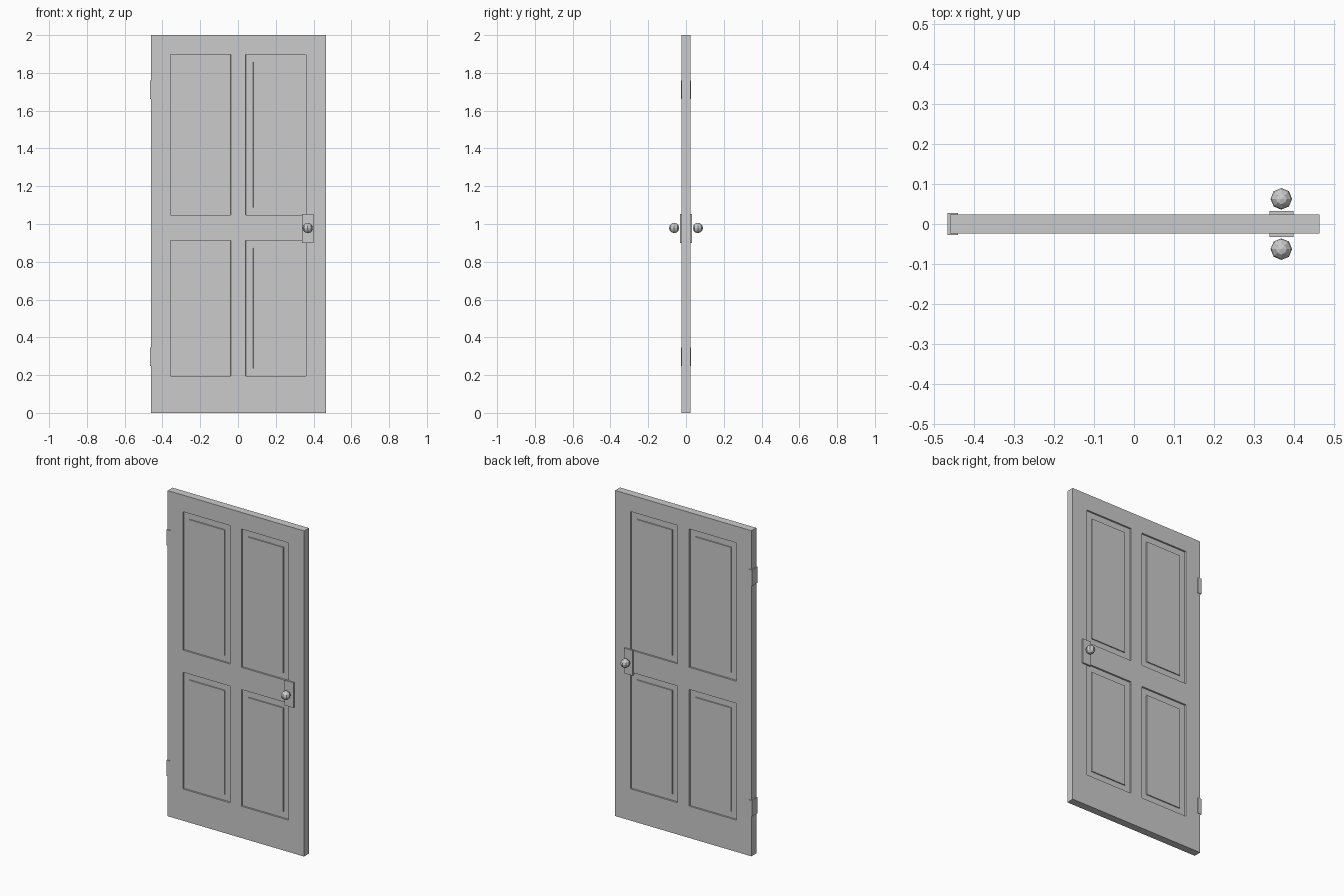
import bpy, bmesh
from mathutils import Matrix, Vector

if "Cube" in bpy.data.objects:
    bpy.data.objects.remove(bpy.data.objects["Cube"])


def finish(bm, name):
    mesh = bpy.data.meshes.new(name)
    bm.to_mesh(mesh)
    bm.free()
    obj = bpy.data.objects.new(name, mesh)
    bpy.context.collection.objects.link(obj)
    return obj


def box_bm(x0, x1, y0, y1, z0, z1):
    bm = bmesh.new()
    center = Vector((x0 + x1, y0 + y1, z0 + z1)) / 2
    size = Matrix.Diagonal((x1 - x0, y1 - y0, z1 - z0, 1))
    bmesh.ops.create_cube(bm, size=1, matrix=Matrix.Translation(center) @ size)
    return bm


# Door slab, cut into a grid so the four panels become single faces
T = 0.0235
panel_x = [(-0.358, -0.038), (0.041, 0.361)]
panel_z = [(0.195, 0.912), (1.048, 1.898)]
bm = box_bm(-0.461, 0.465, -T, T, 0, 2)
for axis, spans in (((1, 0, 0), panel_x), ((0, 0, 1), panel_z)):
    for value in (v for span in spans for v in span):
        bmesh.ops.bisect_plane(bm, geom=bm.verts[:] + bm.edges[:] + bm.faces[:],
                               plane_co=Vector(axis) * value, plane_no=axis)
bmesh.ops.recalc_face_normals(bm, faces=bm.faces[:])


def is_panel(face):
    c = face.calc_center_median()
    return (abs(face.normal.y) > 0.9
            and any(a < c.x < b for a, b in panel_x)
            and any(a < c.z < b for a, b in panel_z))


# Recessed border with a raised field on both sides of each panel
panels = [f for f in bm.faces if is_panel(f)]
for thickness, depth in ((0.0005, -0.010), (0.039, 0), (0.0005, 0.006)):
    bmesh.ops.inset_individual(bm, faces=panels, thickness=thickness,
                               depth=depth, use_even_offset=True)
finish(bm, "door_slab")

# Hinges wrapped around the left edge
for label, z in (("lower", 0.296), ("upper", 1.712)):
    finish(box_bm(-0.467, -0.441, -0.027, 0.027, z - 0.049, z + 0.049), label + "_hinge")

# Lock plates and faceted knobs on both sides
for label, s in (("front", -1), ("back", 1)):
    ys = sorted((s * (T - 0.002), s * 0.033))
    finish(box_bm(0.34, 0.399, ys[0], ys[1], 0.899, 1.053), label + "_plate")
    bm = bmesh.new()
    bmesh.ops.create_uvsphere(bm, u_segments=8, v_segments=6, radius=0.027,
                              matrix=Matrix.Translation((0.369, s * 0.063, 0.979)))
    finish(bm, label + "_knob")
